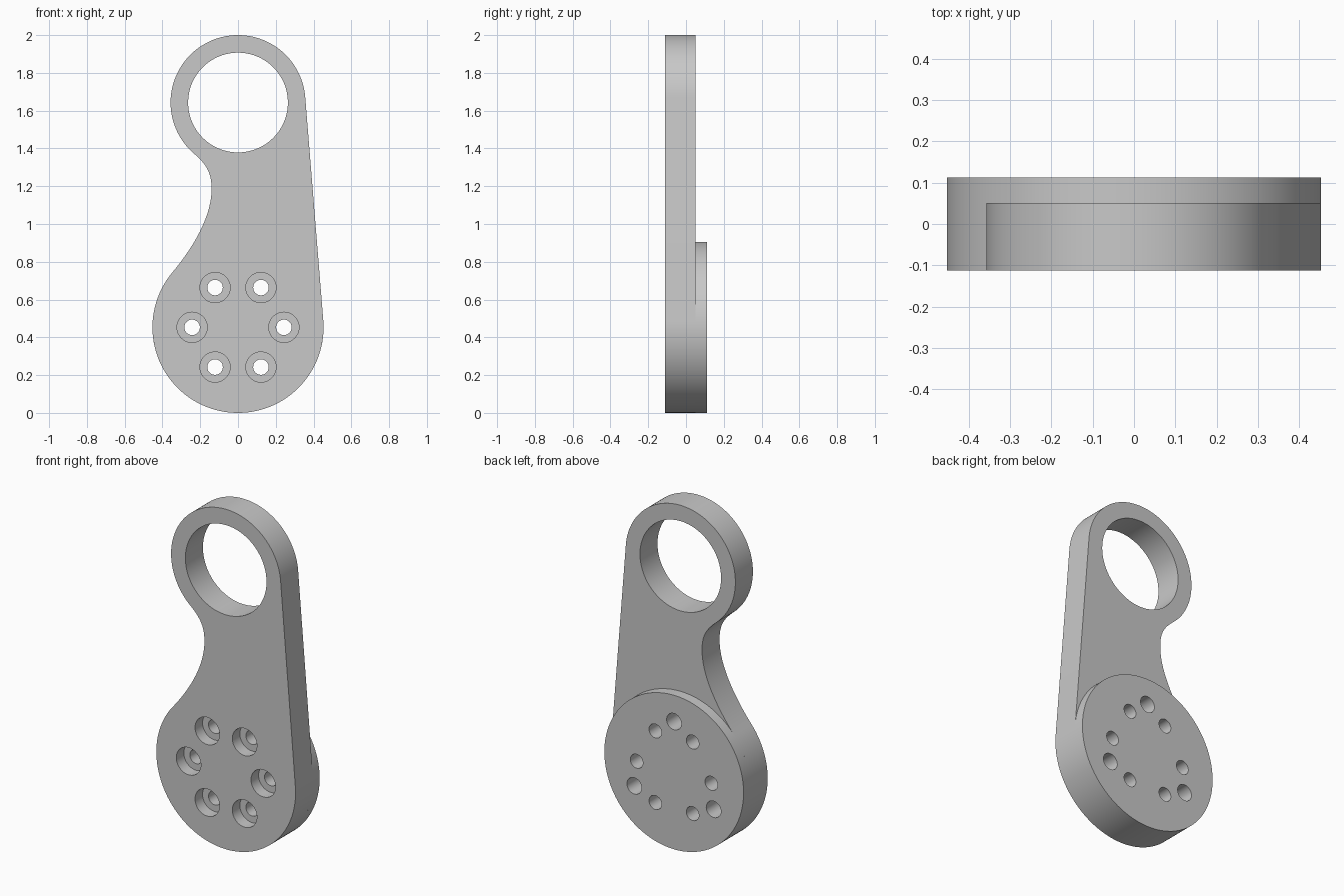
import bpy, bmesh
from math import sin, cos, asin, radians, degrees
from mathutils import Matrix, Vector
from mathutils.geometry import interpolate_bezier

if "Cube" in bpy.data.objects:
    bpy.data.objects.remove(bpy.data.objects["Cube"])

FRONT, STEP, BACK = -0.112, 0.051, 0.112      # depth planes along y
HUB, HUB_R = Vector((0, 0, 0.453)), 0.453
EYE, EYE_R, EYE_HOLE = Vector((0, 0, 1.643)), 0.357, 0.264

grey = bpy.data.materials.new("plain grey")
grey.use_nodes = True
grey.diffuse_color = (0.58, 0.58, 0.58, 1)
grey.node_tree.nodes["Principled BSDF"].inputs["Base Color"].default_value = grey.diffuse_color


def polar(centre, radius, angle):
    a = radians(angle)
    return centre + Vector((cos(a), 0, sin(a))) * radius


def arc(centre, radius, start, end, count):
    return [polar(centre, radius, start + (end - start) * i / count) for i in range(count + 1)]


def make_object(name, bm):
    bmesh.ops.recalc_face_normals(bm, faces=bm.faces)
    mesh = bpy.data.meshes.new(name)
    bm.to_mesh(mesh)
    bm.free()
    mesh.materials.append(grey)
    obj = bpy.data.objects.new(name, mesh)
    bpy.context.collection.objects.link(obj)
    return obj


def slab(name, outline, y0, y1):
    bm = bmesh.new()
    face = bm.faces.new([bm.verts.new((p.x, y0, p.z)) for p in outline])
    grown = bmesh.ops.extrude_face_region(bm, geom=[face], use_keep_orig=True)
    verts = [v for v in grown["geom"] if isinstance(v, bmesh.types.BMVert)]
    bmesh.ops.translate(bm, verts=verts, vec=(0, y1 - y0, 0))
    return make_object(name, bm)


def drill(bm, centre, radius, y0, y1, segments=48):
    place = Matrix.Translation((centre.x, (y0 + y1) / 2, centre.z)) @ Matrix.Rotation(radians(90), 4, "X")
    bmesh.ops.create_cone(bm, cap_ends=True, segments=segments, radius1=radius,
                          radius2=radius, depth=y1 - y0, matrix=place)


# Arm plate: hub arc, straight right edge, eye arc, curved waist on the other side
tilt = degrees(asin((HUB_R - EYE_R) / (EYE.z - HUB.z)))
hub_arc = arc(HUB, HUB_R, 140.3, 360 + tilt, 96)
eye_arc = arc(EYE, EYE_R, tilt, 229.6, 96)
waist = Vector((-0.14, 0, 1.185))
upper = interpolate_bezier(eye_arc[-1], eye_arc[-1] + Vector((0.07, 0, -0.06)),
                           waist + Vector((0, 0, 0.08)), waist, 20)
lower = interpolate_bezier(waist, waist - Vector((0, 0, 0.155)),
                           hub_arc[0] + Vector((0.1, 0, 0.12)), hub_arc[0], 28)
arm = slab("arm_plate", hub_arc + eye_arc + upper[1:] + lower[1:-1], FRONT, STEP)

# Raised hub disc on the back
hub = slab("hub_disc", arc(HUB, HUB_R, 0, 360, 144)[:-1], STEP, BACK)

# Cutters: eye opening, bolt holes, blind dowel holes and counterbores
holes, bores = bmesh.new(), bmesh.new()
drill(holes, EYE, EYE_HOLE, -0.3, 0.3, 128)
for k in range(6):
    spot = polar(HUB, 0.243, 60 * k)
    drill(holes, spot, 0.041, -0.3, 0.3)
    drill(bores, spot, 0.08, -0.3, FRONT + 0.07)
for angle in (90, 210, 330):
    drill(holes, polar(HUB, 0.298, angle), 0.048, -0.01, 0.3)
cutters = [make_object("hole_cutter", holes), make_object("counterbore_cutter", bores)]

for part in (arm, hub):
    bpy.ops.object.select_all(action="DESELECT")
    part.select_set(True)
    bpy.context.view_layer.objects.active = part
    for cutter in cutters:
        cutter.hide_render = True
        mod = part.modifiers.new("cut", "BOOLEAN")
        mod.operation, mod.solver, mod.object = "DIFFERENCE", "EXACT", cutter
        bpy.ops.object.modifier_apply(modifier=mod.name)
    bpy.ops.object.shade_smooth_by_angle(angle=radians(30))

for cutter in cutters:
    bpy.data.objects.remove(cutter)
